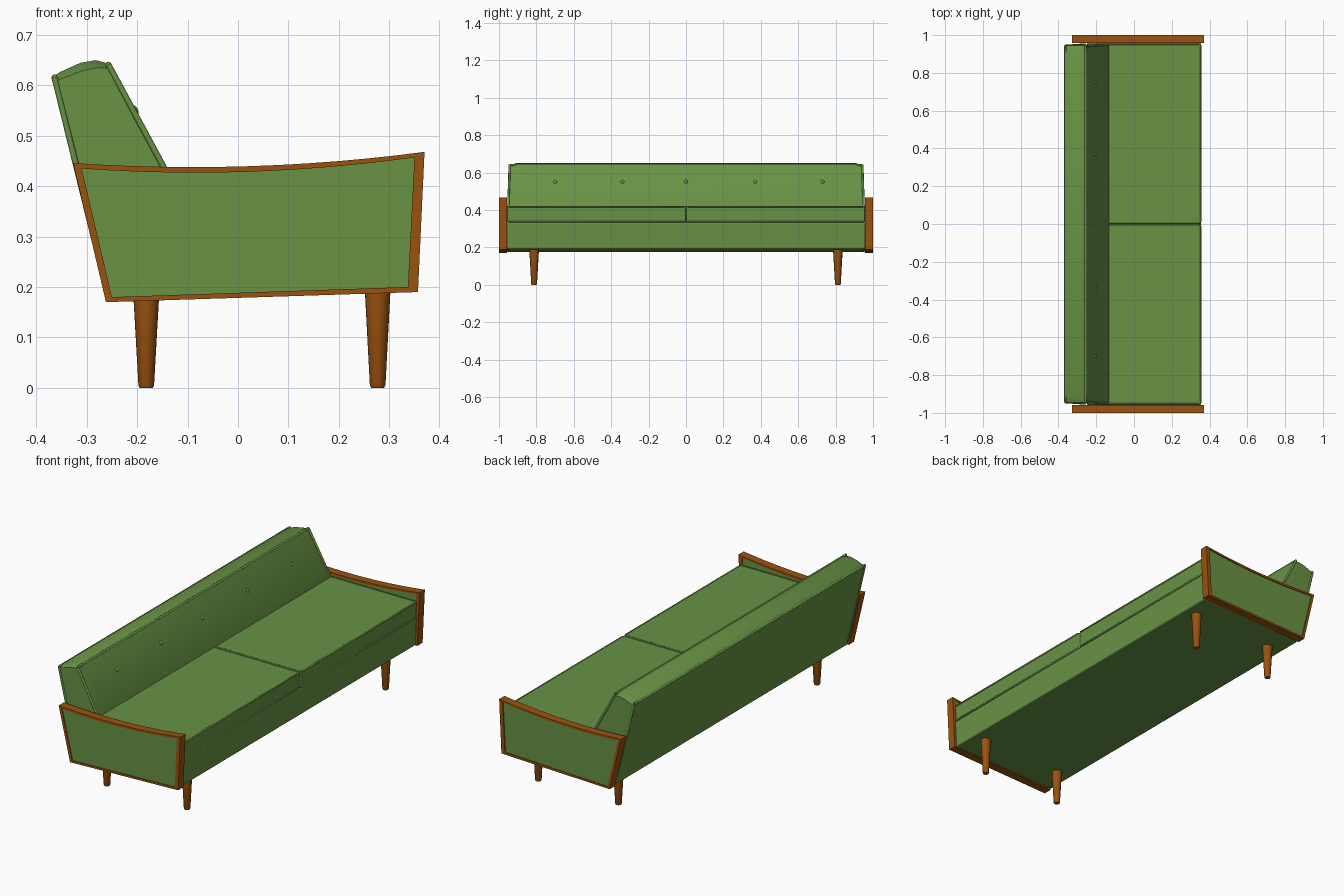
import bpy, bmesh, math
from mathutils import Vector

cube = bpy.data.objects.get("Cube")
if cube:
    bpy.data.objects.remove(cube, do_unlink=True)


def material(name, colour):
    m = bpy.data.materials.new(name)
    m.use_nodes = True
    m.diffuse_color = (*colour, 1)
    m.node_tree.nodes["Principled BSDF"].inputs["Base Color"].default_value = (*colour, 1)
    return m


GREEN = material("green fabric", (0.14, 0.29, 0.06))
WOOD = material("warm wood", (0.32, 0.085, 0.005))


def finish(name, bm, mat, smooth=False, bevel=0):
    bmesh.ops.recalc_face_normals(bm, faces=bm.faces)
    mesh = bpy.data.meshes.new(name)
    bm.to_mesh(mesh)
    bm.free()
    mesh.materials.append(mat)
    ob = bpy.data.objects.new(name, mesh)
    bpy.context.collection.objects.link(ob)
    if bevel:
        mod = ob.modifiers.new("soft edge", 'BEVEL')
        mod.width, mod.segments = bevel, 3
    if smooth:
        bpy.ops.object.select_all(action='DESELECT')
        ob.select_set(True)
        bpy.context.view_layer.objects.active = ob
        bpy.ops.object.shade_smooth_by_angle(angle=math.radians(35))
    return ob


def loft(name, rings, mat, closed=False, **kw):
    """Skin matching (y, xz profile) rings; closed joins last to first."""
    bm = bmesh.new()
    vs = [[bm.verts.new((x, y, z)) for x, z in prof] for y, prof in rings]
    n = len(vs[0])
    pairs = list(zip(vs, vs[1:])) + ([(vs[-1], vs[0])] if closed else [])
    for a, b in pairs:
        for i in range(n):
            j = (i + 1) % n
            bm.faces.new((a[i], a[j], b[j], b[i]))
    if not closed:
        bm.faces.new(vs[0])
        bm.faces.new(vs[-1])
    return finish(name, bm, mat, **kw)


def piping(name, points, radius=0.005, cyclic=False):
    curve = bpy.data.curves.new(name, 'CURVE')
    curve.dimensions = '3D'
    curve.bevel_depth, curve.bevel_resolution = radius, 2
    curve.use_fill_caps = True
    s = curve.splines.new('POLY')
    s.points.add(len(points) - 1)
    for p, co in zip(s.points, points):
        p.co = (*co, 1)
    s.use_cyclic_u = cyclic
    curve.materials.append(GREEN)
    ob = bpy.data.objects.new(name, curve)
    bpy.context.collection.objects.link(ob)


def sagging(left, mid, right, steps=12):
    """Points on a parabola through three heights, from left to right."""
    (x0, z0), (x1, z1), (x2, z2) = left, mid, right
    out = []
    for i in range(steps + 1):
        x = x0 + (x2 - x0) * i / steps
        out.append((x, z0 * (x - x1) * (x - x2) / ((x0 - x1) * (x0 - x2))
                    + z1 * (x - x0) * (x - x2) / ((x1 - x0) * (x1 - x2))
                    + z2 * (x - x0) * (x - x1) / ((x2 - x0) * (x2 - x1))))
    return out


# Arm profiles: wooden rim and the upholstered panel inside it
rim = sagging((-0.327, 0.446), (0, 0.439), (0.37, 0.468)) + [(0.357, 0.19), (-0.262, 0.17)]
inner = sagging((-0.310, 0.435), (0, 0.428), (0.35, 0.457)) + [(0.337, 0.2), (-0.25, 0.18)]

for side, s in (("left", 1), ("right", -1)):
    loft(side + "_arm_frame", [(s * 0.957, rim), (s, rim), (s, inner), (s * 0.957, inner)],
         WOOD, closed=True)
    loft(side + "_arm_panel", [(s * 0.961, inner), (s * 0.995, inner)], GREEN)

# Seat base
base = [(-0.25, 0.175), (0.348, 0.191), (0.354, 0.333), (-0.2, 0.333)]
loft("seat_base", [(-0.958, base), (0.958, base)], GREEN, smooth=True, bevel=0.006)

# Two seat cushions with piped edges
cushion = [(-0.2, 0.333), (0.352, 0.333), (0.355, 0.42), (-0.2, 0.42)]
for side, s in (("left", 1), ("right", -1)):
    loft(side + "_cushion", [(s * 0.001, cushion), (s * 0.956, cushion)],
         GREEN, smooth=True, bevel=0.005)
    for level, x, z in (("lower", 0.352, 0.337), ("upper", 0.354, 0.418)):
        piping(f"{side}_cushion_{level}_piping",
               [(-0.13, s * 0.005, z), (x - 0.01, s * 0.005, z), (x, s * 0.012, z),
                (x, s * 0.945, z), (x - 0.01, s * 0.952, z), (-0.13, s * 0.952, z)], 0.0045)

# Backrest: the ends are slightly lower than the crowned middle
foot = [(-0.13, 0.19), (-0.258, 0.174)]
end = foot + [(-0.362, 0.607), (-0.35, 0.613), (-0.312, 0.628), (-0.28, 0.635), (-0.258, 0.634), (-0.131, 0.415)]
full = foot + [(-0.368, 0.617), (-0.352, 0.627), (-0.312, 0.645), (-0.282, 0.65), (-0.253, 0.642), (-0.129, 0.415)]
loft("backrest", [(-0.946, end), (-0.91, full), (0.91, full), (0.946, end)], GREEN, smooth=True)

top_back, top_front = (-0.364, 0.616), (-0.257, 0.641)
for name, (x, z) in (("back", top_back), ("front", top_front)):
    piping(f"backrest_{name}_top_piping", [(x, -0.943, z), (x, 0.943, z)], 0.006)
for side, s in (("left", 1), ("right", -1)):
    piping(f"{side}_backrest_front_piping",
           [(-0.135, s * 0.95, 0.415), (top_front[0], s * 0.943, top_front[1])], 0.006)
    piping(f"{side}_backrest_rear_piping",
           [(-0.262, s * 0.95, 0.2), (top_back[0], s * 0.943, top_back[1])], 0.006)

# Buttons on the backrest front
normal = Vector((0.227, 0, 0.124)).normalized()
for i, y in enumerate((-0.7, -0.34, 0, 0.37, 0.73)):
    bm = bmesh.new()
    bmesh.ops.create_uvsphere(bm, u_segments=16, v_segments=8, radius=0.01)
    bmesh.ops.scale(bm, vec=(1, 1, 0.5), verts=bm.verts)
    ob = finish(f"button_{i + 1}", bm, GREEN, smooth=True)
    ob.rotation_euler = normal.to_track_quat('Z', 'Y').to_euler()
    ob.location = (-0.2035, y, 0.551)

# Tapered legs with a small chamfer at the foot
for row, x in (("back", -0.182), ("front", 0.277)):
    for side, s in (("left", 1), ("right", -1)):
        bm = bmesh.new()
        rings = []
        for r, z in ((0.013, 0), (0.0155, 0.005), (0.0255, 0.195)):
            rings.append([bm.verts.new((r * math.cos(math.tau * k / 24),
                                        r * math.sin(math.tau * k / 24), z)) for k in range(24)])
        for a, b in zip(rings, rings[1:]):
            for k in range(24):
                bm.faces.new((a[k], a[k - 1], b[k - 1], b[k]))
        bm.faces.new(rings[0])
        bm.faces.new(rings[-1])
        leg = finish(f"{row}_{side}_leg", bm, WOOD, smooth=True)
        leg.location = (x, s * 0.812, 0 if row == "front" else -0.0)
        if row == "back":
            leg.scale.z = 0.93
